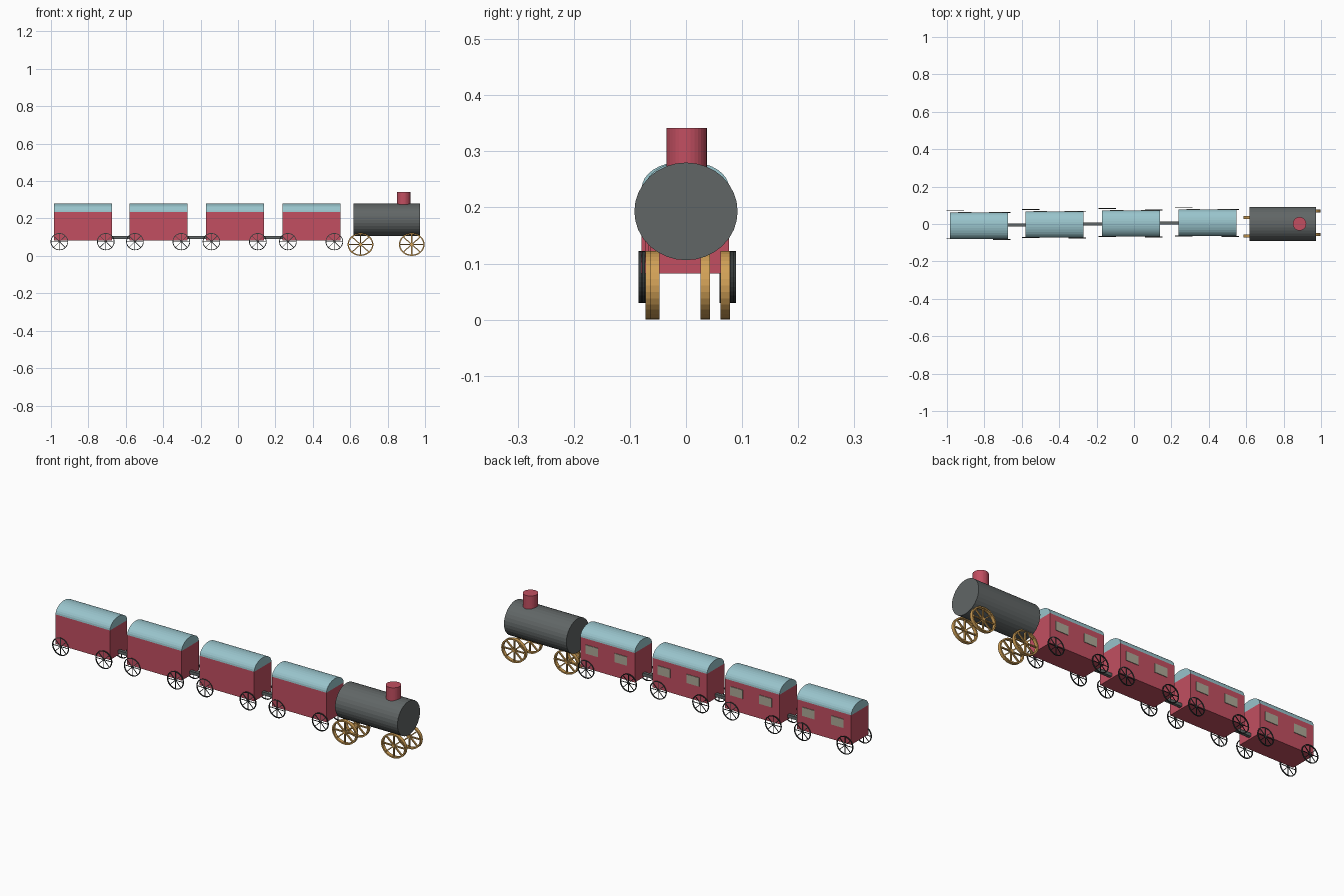
import bpy
import bmesh
import math
from mathutils import Matrix, Vector

cube = bpy.data.objects.get("Cube")
if cube:
    bpy.data.objects.remove(cube, do_unlink=True)


def material(name, srgb):
    mat = bpy.data.materials.new(name)
    color = [((c + 0.055) / 1.055) ** 2.4 for c in srgb] + [1]
    mat.use_nodes = True
    mat.diffuse_color = color
    mat.node_tree.nodes["Principled BSDF"].inputs["Base Color"].default_value = color
    return mat


RED = material("carriage red", (0.76, 0.31, 0.38))
BLUE = material("roof blue", (0.60, 0.77, 0.80))
GREY = material("boiler grey", (0.38, 0.40, 0.40))
BLACK = material("wheel black", (0.21, 0.23, 0.23))
GOLD = material("wheel gold", (0.82, 0.63, 0.34))
GLASS = material("window beige", (0.68, 0.66, 0.59))


def finish(name, bm, mat, loc=(0, 0, 0)):
    bmesh.ops.recalc_face_normals(bm, faces=bm.faces)
    mesh = bpy.data.meshes.new(name)
    bm.to_mesh(mesh)
    bm.free()
    mesh.materials.append(mat)
    obj = bpy.data.objects.new(name, mesh)
    obj.location = loc
    bpy.context.collection.objects.link(obj)
    return obj


def add_box(bm, size, matrix=Matrix()):
    bmesh.ops.create_cube(bm, size=1, matrix=matrix @ Matrix.Diagonal((*size, 1)))


def add_cylinder(bm, radius, depth, matrix=Matrix(), sides=32):
    bmesh.ops.create_cone(bm, cap_ends=True, segments=sides, radius1=radius,
                          radius2=radius, depth=depth, matrix=matrix)


def box(name, low, high, mat):
    low, high = Vector(low), Vector(high)
    bm = bmesh.new()
    add_box(bm, high - low)
    return finish(name, bm, mat, (low + high) / 2)


def wheel(name, loc, rx, rz, width, rim, spoke, mat, sides=32):
    """Slightly oval spoked wheel whose axle runs along y."""
    bm = bmesh.new()
    # Rim with a rectangular section
    rings = []
    for i in range(sides):
        a = math.tau * i / sides
        rings.append([bm.verts.new(((rx - inset) * math.cos(a), y * width / 2,
                                    (rz - inset) * math.sin(a)))
                      for inset, y in ((0, -1), (0, 1), (rim, 1), (rim, -1))])
    for i in range(sides):
        a, b = rings[i], rings[(i + 1) % sides]
        for j in range(4):
            k = (j + 1) % 4
            bm.faces.new((a[j], a[k], b[k], b[j]))
    # Four bars make eight spokes
    squash = Matrix.Diagonal((1, 1, rz / rx, 1))
    for i in range(4):
        turn = Matrix.Rotation(math.pi * i / 4, 4, 'Y')
        add_box(bm, (2 * rx - rim, width * 0.5, spoke), squash @ turn)
    # Hub
    add_cylinder(bm, rx * 0.13, width * 0.9,
                 squash @ Matrix.Rotation(math.pi / 2, 4, 'X'), 16)
    return finish(name, bm, mat, loc)


def roof(name, x0, x1, y, z, half_width, height):
    """Half-oval prism along x."""
    bm = bmesh.new()
    steps = 16
    arc = [bm.verts.new((x0, half_width * math.cos(math.pi * i / steps),
                         height * math.sin(math.pi * i / steps)))
           for i in range(steps + 1)]
    face = bm.faces.new(arc)
    moved = bmesh.ops.extrude_face_region(bm, geom=[face])["geom"]
    bmesh.ops.translate(bm, vec=(x1 - x0, 0, 0),
                        verts=[v for v in moved if isinstance(v, bmesh.types.BMVert)])
    bm.faces.new(arc) if not face.is_valid else None
    return finish(name, bm, BLUE, (0, y, z))


# Engine boiler and chimney
bm = bmesh.new()
add_cylinder(bm, 1, 0.355, Matrix.Diagonal((1, 0.092, 0.087, 1))
             @ Matrix.Rotation(math.pi / 2, 4, 'Y'))
finish("boiler", bm, GREY, (0.795, 0, 0.193))
bm = bmesh.new()
add_cylinder(bm, 0.036, 0.1)
finish("chimney", bm, RED, (0.885, 0.001, 0.292))

# Engine wheels
for label, x, y in (("rear_left", 0.655, 0.034), ("rear_right", 0.655, -0.064),
                    ("front_left", 0.929, 0.07), ("front_right", 0.929, -0.056)):
    wheel("engine_wheel_" + label, (x, y, 0.061), 0.069, 0.061, 0.017, 0.007, 0.006, GOLD)

# Carriages
LENGTH, HALF = 0.31, 0.07
FLOOR, EAVES = 0.082, 0.234
starts = (-0.984, -0.58, -0.171, 0.238)
centres = (-0.009, -0.003, 0.003, 0.007)
for n, (x, y) in enumerate(zip(starts, centres), 1):
    tag = f"carriage_{n}_"
    box(tag + "body", (x, y - HALF, FLOOR), (x + LENGTH, y + HALF, EAVES), RED)
    roof(tag + "roof", x, x + LENGTH, y, EAVES, HALF, 0.047)
    # Windows on the back side only
    for label, wx in (("rear", 0.043), ("front", 0.208)):
        box(tag + "window_" + label, (x + wx, y + HALF - 0.003, 0.158),
            (x + wx + 0.071, y + HALF + 0.003, 0.203), GLASS)
    # Wheels
    for label, dx, dy in (("rear_left", 0.029, 0.08), ("front_left", 0.277, 0.071),
                          ("rear_right", 0.029, -0.07), ("front_right", 0.277, -0.073)):
        wheel(tag + "wheel_" + label, (x + dx, y + dy, 0.076),
              0.047, 0.046, 0.005, 0.004, 0.003, BLACK)

# Couplings between the carriages
for n in range(3):
    y = (centres[n] + centres[n + 1]) / 2
    box(f"coupling_{n + 1}", (starts[n] + LENGTH - 0.01, y - 0.008, 0.091),
        (starts[n + 1] + 0.01, y + 0.008, 0.107), GREY)
